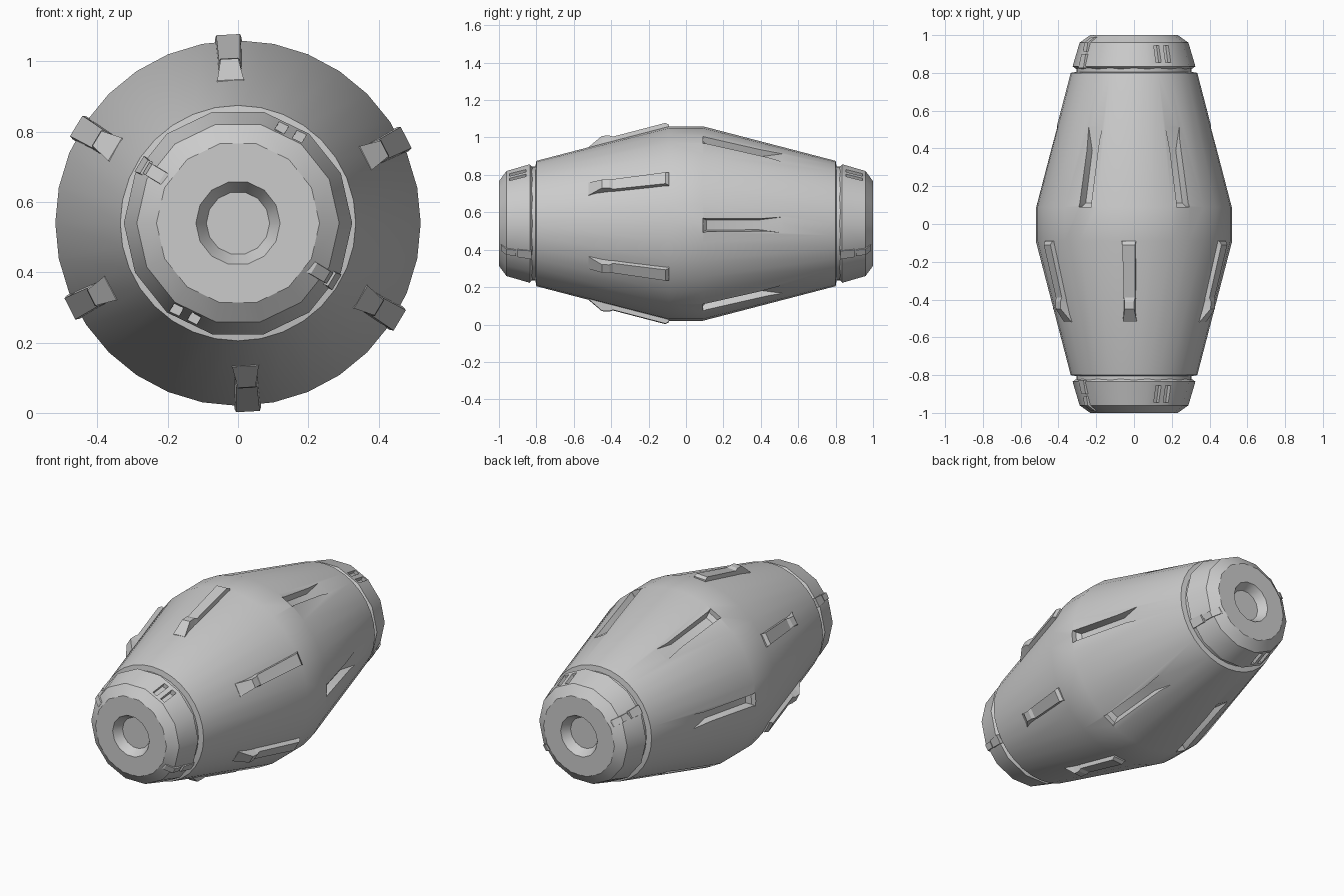
import bpy, bmesh
from math import sin, cos, pi, radians

if "Cube" in bpy.data.objects:
    bpy.data.objects.remove(bpy.data.objects["Cube"])

CZ = 0.54  # height of the long axis


def finish(name, bm, smooth=True):
    bmesh.ops.recalc_face_normals(bm, faces=bm.faces)
    me = bpy.data.meshes.new(name)
    bm.to_mesh(me)
    bm.free()
    ob = bpy.data.objects.new(name, me)
    bpy.context.collection.objects.link(ob)
    return ob


def smooth(ob, angle=25):
    bpy.ops.object.select_all(action='DESELECT')
    ob.select_set(True)
    bpy.context.view_layer.objects.active = ob
    bpy.ops.object.shade_smooth_by_angle(angle=radians(angle))


def lathe(name, profile, sides, phase=0.0):
    """Closed solid turned around the y axis from (y, radius) points."""
    bm = bmesh.new()
    rings = [[bm.verts.new((r * sin(phase + 2 * pi * i / sides), y,
                            CZ + r * cos(phase + 2 * pi * i / sides)))
              for i in range(sides)] for y, r in profile]
    for a, b in zip(rings, rings[1:]):
        for i in range(sides):
            j = (i + 1) % sides
            bm.faces.new((a[i], a[j], b[j], b[i]))
    bm.faces.new(rings[0])
    bm.faces.new(rings[-1])
    return finish(name, bm)


def bars(name, sections, placements):
    """Lofted bars; section = (y, inner r, inner half, outer r, outer half)."""
    bm = bmesh.new()
    for deg, shift in placements:
        a = radians(deg)
        rings = []
        for y, r0, h0, r1, h1 in sections:
            rings.append([bm.verts.new((r * sin(a) + t * cos(a), y,
                                        CZ + r * cos(a) - t * sin(a)))
                          for r, t in ((r0, shift - h0), (r0, shift + h0),
                                       (r1, shift + h1), (r1, shift - h1))])
        for p, q in zip(rings, rings[1:]):
            for i in range(4):
                j = (i + 1) % 4
                bm.faces.new((p[i], p[j], q[j], q[i]))
        bm.faces.new(rings[0])
        bm.faces.new(rings[-1])
    return finish(name, bm)


def carve(ob, cutter):
    mod = ob.modifiers.new("cut", 'BOOLEAN')
    mod.operation = 'DIFFERENCE'
    mod.solver = 'EXACT'
    mod.object = cutter
    bpy.context.view_layer.update()
    dg = bpy.context.evaluated_depsgraph_get()
    me = bpy.data.meshes.new_from_object(ob.evaluated_get(dg))
    ob.modifiers.clear()
    ob.data = me
    bpy.data.objects.remove(cutter)


def skin(y):
    return 0.52 - 0.2606 * (abs(y) - 0.09)


# barrel body
body = lathe("barrel_body", [(-0.83, 0.305), (-0.805, 0.305), (-0.80, 0.335),
                             (-0.09, 0.52), (0.09, 0.52), (0.80, 0.335),
                             (0.805, 0.305), (0.83, 0.305)], 32)

# six recessed slots on the rear half, with a ramp at the far end
slots = [(0.09, 0.49, 0.036, 0.56, 0.044), (0.11, 0.467, 0.026, 0.56, 0.044),
         (0.39, skin(0.39) - 0.045, 0.026, 0.50, 0.044),
         (0.53, skin(0.53) + 0.002, 0.044, 0.47, 0.046)]
carve(body, bars("slot_cutter", slots, [(d, 0) for d in (30, 91, 150, 210, 271, 330)]))
smooth(body)

# six raised ribs on the front half, with a wedge at the front end
ribs = [(-0.52, 0.36, 0.038, 0.408, 0.038), (-0.45, 0.37, 0.038, 0.468, 0.025),
        (-0.41, 0.38, 0.038, 0.470, 0.025), (-0.39, 0.38, 0.038, 0.464, 0.030),
        (-0.11, 0.46, 0.038, 0.537, 0.034), (-0.09, 0.47, 0.038, 0.526, 0.038)]
bars("front_ribs", ribs, [(d, 0) for d in (-3, 63, 121, 177, 243, 301)])

# end caps: turned shell with dished hole, paired vents and two clips
for s, end in ((-1, "front"), (1, "rear")):
    cap = lathe(end + "_cap", [(s * 0.82, 0.305), (s * 0.835, 0.325), (s * 0.96, 0.288),
                               (s * 1.0, 0.232), (s * 1.0, 0.12), (s * 0.95, 0.09)],
                14, pi / 14)
    vents = [(s * 0.855, 0.285, 0.014, 0.36, 0.017), (s * 0.945, 0.262, 0.014, 0.36, 0.017)]
    carve(cap, bars("vent_cutter", vents,
                    [(d, t) for d in (30, 210) for t in (-0.028, 0.028)]))
    smooth(cap)
    lower = [(s * 0.825, 0.29, 0.026, 0.328, 0.026), (s * 0.90, 0.28, 0.026, 0.312, 0.022)]
    upper = [(s * 0.91, 0.27, 0.020, 0.305, 0.018), (s * 0.96, 0.26, 0.020, 0.296, 0.018),
             (s * 0.99, 0.23, 0.020, 0.252, 0.018)]
    bars(end + "_clip_bases", lower, [(-59, 0), (121, 0)])
    bars(end + "_clip_tips", upper, [(-59, 0), (121, 0)])
